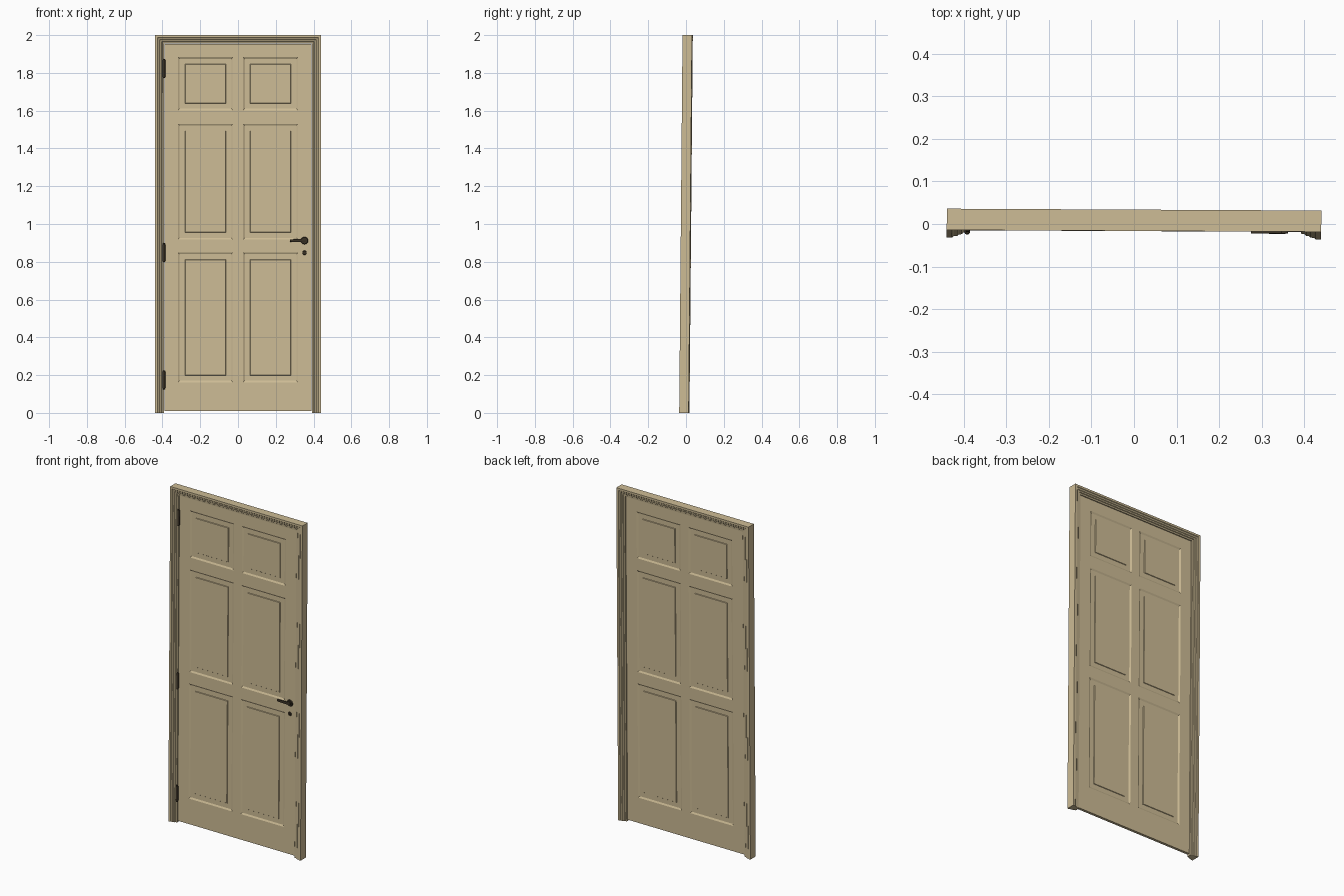
import bpy, bmesh, math
from mathutils import Matrix, Euler

if "Cube" in bpy.data.objects:
    bpy.data.objects.remove(bpy.data.objects["Cube"])

# whole door leans back and turns by a hair
LEAN = (Matrix.Translation((0, 0, 1)) @ Euler((-0.0088, 0, -0.005)).to_matrix().to_4x4()
        @ Matrix.Translation((0, 0, -1)))


def material(name, rgb):
    m = bpy.data.materials.new(name)
    m.diffuse_color = (*rgb, 1)
    m.use_nodes = True
    m.node_tree.nodes["Principled BSDF"].inputs["Base Color"].default_value = m.diffuse_color
    return m


CREAM = material("cream_paint", (0.61, 0.50, 0.30))
BRONZE = material("dark_bronze", (0.040, 0.030, 0.018))


def finish(bm, name, mat, smooth=False):
    bmesh.ops.recalc_face_normals(bm, faces=bm.faces)
    bm.transform(LEAN)
    me = bpy.data.meshes.new(name)
    bm.to_mesh(me)
    bm.free()
    me.materials.append(mat)
    ob = bpy.data.objects.new(name, me)
    bpy.context.collection.objects.link(ob)
    if smooth:
        bpy.ops.object.select_all(action='DESELECT')
        ob.select_set(True)
        bpy.context.view_layer.objects.active = ob
        bpy.ops.object.shade_smooth_by_angle(angle=math.radians(35))


def cylinder(bm, loc, r1, r2, depth, axis, seg=24):
    rot = {'X': Matrix.Rotation(math.pi / 2, 4, 'Y'),
           'Y': Matrix.Rotation(math.pi / 2, 4, 'X'),
           'Z': Matrix.Identity(4)}[axis]
    bmesh.ops.create_cone(bm, cap_ends=True, segments=seg, radius1=r1, radius2=r2,
                          depth=depth, matrix=Matrix.Translation(loc) @ rot)


# frame: stepped moulding profile (distance inward, half depth), mitred at the head
half = [(0, .025), (.013, .025), (.016, .022), (.025, .021), (.028, .018),
        (.036, .017), (.039, .013), (.048, .012)]
profile = [(u, -h) for u, h in half] + [(u, h) for u, h in reversed(half)]
bm = bmesh.new()
rings = []
for sx, top in ((-1, 0), (-1, 1), (1, 1), (1, 0)):
    rings.append([bm.verts.new((sx * (.44 - u), y, (2 - u * .94) * top)) for u, y in profile])
n = len(profile)
for a, b in zip(rings, rings[1:]):
    for i in range(n):
        j = (i + 1) % n
        bm.faces.new((a[i], a[j], b[j], b[i]))
bm.faces.new(rings[0])
bm.faces.new(rings[-1])
finish(bm, "door_frame", CREAM)

# door leaf: grid of stiles and rails on both sides, six raised panels
xs = [-.389, -.318, -.027, .027, .318, .389]
zs = [.01, .162, .849, .918, 1.530, 1.602, 1.883, 1.953]
bm = bmesh.new()
panels = []
for y in (-.008, .008):
    g = [[bm.verts.new((x, y, z)) for z in zs] for x in xs]
    for i in range(len(xs) - 1):
        for k in range(len(zs) - 1):
            f = bm.faces.new((g[i][k], g[i + 1][k], g[i + 1][k + 1], g[i][k + 1]))
            if i % 2 and k % 2:
                panels.append(f)
# close the leaf edges
rims = [e for e in bm.edges if e.is_boundary]
bmesh.ops.bridge_loops(bm, edges=rims)
bmesh.ops.recalc_face_normals(bm, faces=bm.faces)
# sloped moulding, flat sunk band, then a small step up to the field
for width, depth in ((.009, -.005), (.028, 0), (.002, .003)):
    bmesh.ops.inset_individual(bm, faces=panels, thickness=width, depth=depth,
                               use_even_offset=True)
finish(bm, "door_leaf", CREAM)

# hinges: knuckle barrels with end caps
for label, z in (("lower", .175), ("middle", .848), ("upper", 1.823)):
    bm = bmesh.new()
    cylinder(bm, (-.392, -.012, z), .007, .007, .088, 'Z', 16)
    for s in (-1, 1):
        cylinder(bm, (-.392, -.012, z + s * .047), .005, .005, .006, 'Z', 16)
    finish(bm, label + "_hinge", BRONZE, True)

# handle: rosette, neck and tapered lever
bm = bmesh.new()
cylinder(bm, (.352, -.0105, .912), .020, .017, .006, 'Y')
cylinder(bm, (.352, -.0160, .912), .010, .010, .008, 'Y')
lever = bmesh.ops.create_cube(bm, size=1)["verts"]
for v in lever:
    left = v.co.x < 0
    v.co = (.275 if left else .358, -.0175 + v.co.y * .006,
            .912 + v.co.z * (.013 if left else .018))
edges = list({e for v in lever for e in v.link_edges})
bmesh.ops.bevel(bm, geom=edges, offset=.002, segments=2, affect='EDGES', profile=.5)
finish(bm, "lever_handle", BRONZE, True)

# lock cover below the handle
bm = bmesh.new()
cylinder(bm, (.352, -.0100, .848), .012, .010, .005, 'Y')
cylinder(bm, (.352, -.0130, .846), .004, .004, .004, 'Y', 12)
finish(bm, "keyhole_cover", BRONZE, True)
